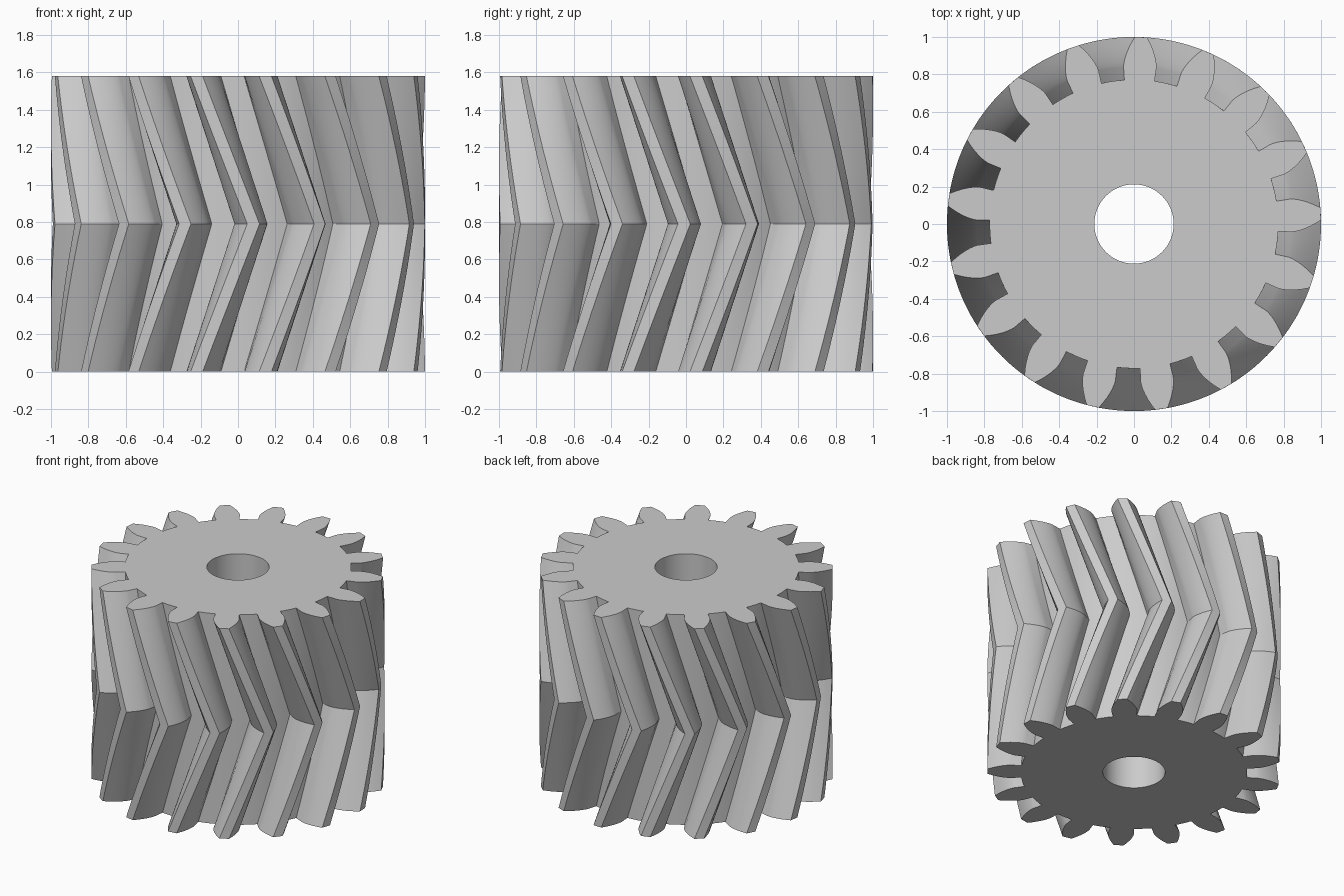
import bpy
import bmesh
from math import cos, sin, tan, acos, radians, pi, sqrt

cube = bpy.data.objects.get("Cube")
if cube:
    bpy.data.objects.remove(cube, do_unlink=True)

TEETH = 17
HEIGHT = 1.58
TIP_R, BASE_R, ROOT_R, BORE_R = 1.0, 0.841, 0.772, 0.212
HALF_TOOTH = radians(6.0)      # half tooth angle at the base circle
PHASE = radians(3.1)
TWIST = radians(17.5)          # chevron twist at mid height
PITCH = 2 * pi / TEETH
SLICES = 10                    # slices in each half


def involute(r):
    """Angle swept by the involute between the base circle and radius r."""
    a = acos(BASE_R / r)
    return tan(a) - a


def tooth_profile():
    """Polar points (radius, angle) of one tooth and the gap after it."""
    steps = 7
    flank = [(ROOT_R, HALF_TOOTH)]
    for i in range(steps + 1):
        r = BASE_R + (TIP_R - BASE_R) * (i / steps) ** 1.5
        flank.append((r, HALF_TOOTH - involute(r)))
    rising = [(r, -a) for r, a in flank]
    gap = PITCH - 2 * HALF_TOOTH
    floor = [(ROOT_R, HALF_TOOTH + gap * k / 3) for k in (1, 2)]
    return rising + flank[::-1] + floor


gear_outline = [(r, a + PHASE + t * PITCH)
                for t in range(TEETH) for r, a in tooth_profile()]
bore_outline = [(BORE_R, 2 * pi * i / 96) for i in range(96)]


def add_ring(bm, outline, z, turn=0.0):
    return [bm.verts.new((r * cos(a + turn), r * sin(a + turn), z))
            for r, a in outline]


def skin(bm, lower, upper):
    n = len(lower)
    for i in range(n):
        j = (i + 1) % n
        bm.faces.new((lower[i], lower[j], upper[j], upper[i]))


def ring_edges(bm, ring):
    return [bm.edges.get((v, ring[i - 1])) for i, v in enumerate(ring)]


bm = bmesh.new()

# Toothed wall, twisting one way up to mid height and then back
rings = []
for k in range(2 * SLICES + 1):
    t = k / (2 * SLICES)
    rings.append(add_ring(bm, gear_outline, HEIGHT * t,
                          TWIST * (1 - abs(2 * t - 1))))
for lower, upper in zip(rings, rings[1:]):
    skin(bm, lower, upper)

# Bore wall
bore = [add_ring(bm, bore_outline, z) for z in (0, HEIGHT)]
skin(bm, bore[1], bore[0])

# Flat end faces around the bore
for outer, inner, up in ((rings[0], bore[0], -1), (rings[-1], bore[1], 1)):
    edges = ring_edges(bm, outer) + ring_edges(bm, inner)
    made = bmesh.ops.triangle_fill(bm, edges=edges, use_beauty=True,
                                   use_dissolve=False, normal=(0, 0, up))
    for f in made["geom"]:
        if isinstance(f, bmesh.types.BMFace):
            f.normal_update()
            if f.normal.z * up < 0:
                f.normal_flip()

mesh = bpy.data.meshes.new("herringbone_gear")
bm.to_mesh(mesh)
bm.free()
gear = bpy.data.objects.new("herringbone_gear", mesh)
bpy.context.collection.objects.link(gear)

# Plain grey metal
grey = bpy.data.materials.new("plain_grey")
grey.use_nodes = True
colour = (0.6, 0.6, 0.6, 1)
grey.diffuse_color = colour
grey.node_tree.nodes["Principled BSDF"].inputs["Base Color"].default_value = colour
mesh.materials.append(grey)

# Smooth flanks with crisp edges
bpy.ops.object.select_all(action="DESELECT")
gear.select_set(True)
bpy.context.view_layer.objects.active = gear
bpy.ops.object.shade_smooth_by_angle(angle=radians(22))
